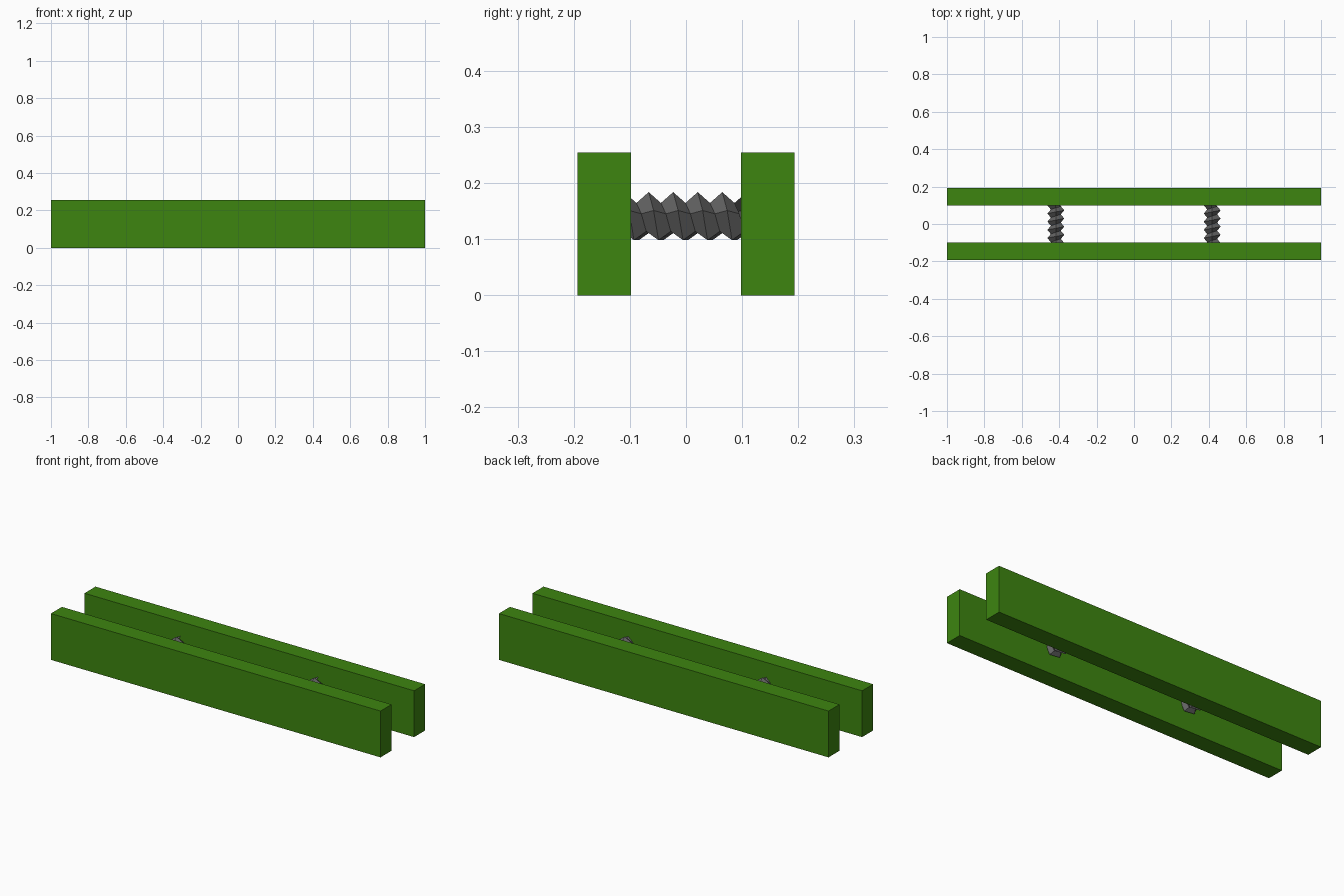
import bpy, bmesh, math

if "Cube" in bpy.data.objects:
    bpy.data.objects.remove(bpy.data.objects["Cube"])


def material(name, col):
    m = bpy.data.materials.new(name)
    m.diffuse_color = (*col, 1)
    m.use_nodes = True
    m.node_tree.nodes["Principled BSDF"].inputs["Base Color"].default_value = m.diffuse_color
    return m


green = material("green", (0.047, 0.235, 0.005))
steel = material("dark grey", (0.12, 0.12, 0.12))


def finish(name, bm, mat):
    bmesh.ops.recalc_face_normals(bm, faces=bm.faces)
    me = bpy.data.meshes.new(name)
    bm.to_mesh(me)
    bm.free()
    me.materials.append(mat)
    ob = bpy.data.objects.new(name, me)
    bpy.context.collection.objects.link(ob)
    return ob


def jaw(name, y):
    bm = bmesh.new()
    bmesh.ops.create_cube(bm, size=1)
    bmesh.ops.scale(bm, vec=(2, 0.095, 0.254), verts=bm.verts)
    bmesh.ops.translate(bm, vec=(0, y, 0.127), verts=bm.verts)
    finish(name, bm, green)


def screw(name, x):
    # five-sided V thread: a crest and a root line wound around the y axis
    sides, pitch, crest, root, zc = 5, 0.0437, 0.0473, 0.028, 0.1365
    turns = 6
    start = -0.0665 - 2 * pitch
    bm = bmesh.new()
    crests, roots = [], []
    for i in range(sides * turns + 1):
        a = math.tau * i / sides
        y = start + pitch * i / sides
        for line, r, dy in ((crests, crest, 0), (roots, root, pitch / 2)):
            line.append(bm.verts.new((x + r * math.sin(a), y + dy, zc + r * math.cos(a))))
    for i in range(sides * turns):
        bm.faces.new((crests[i], crests[i + 1], roots[i + 1], roots[i]))
        if i + 1 + sides < len(crests):
            bm.faces.new((roots[i], roots[i + 1], crests[i + 1 + sides], crests[i + sides]))
    # trim the ends just inside the jaws and close them
    for s in (-1, 1):
        geom = bm.verts[:] + bm.edges[:] + bm.faces[:]
        cut = bmesh.ops.bisect_plane(bm, geom=geom, plane_co=(0, s * 0.1, 0),
                                     plane_no=(0, s, 0), clear_outer=True)
        edges = [e for e in cut["geom_cut"] if isinstance(e, bmesh.types.BMEdge)]
        bmesh.ops.holes_fill(bm, edges=edges, sides=0)
    finish(name, bm, steel)


# two long jaws joined by two threaded rods
jaw("front_jaw", -0.1455)
jaw("back_jaw", 0.1455)
screw("left_screw", -0.418)
screw("right_screw", 0.418)
